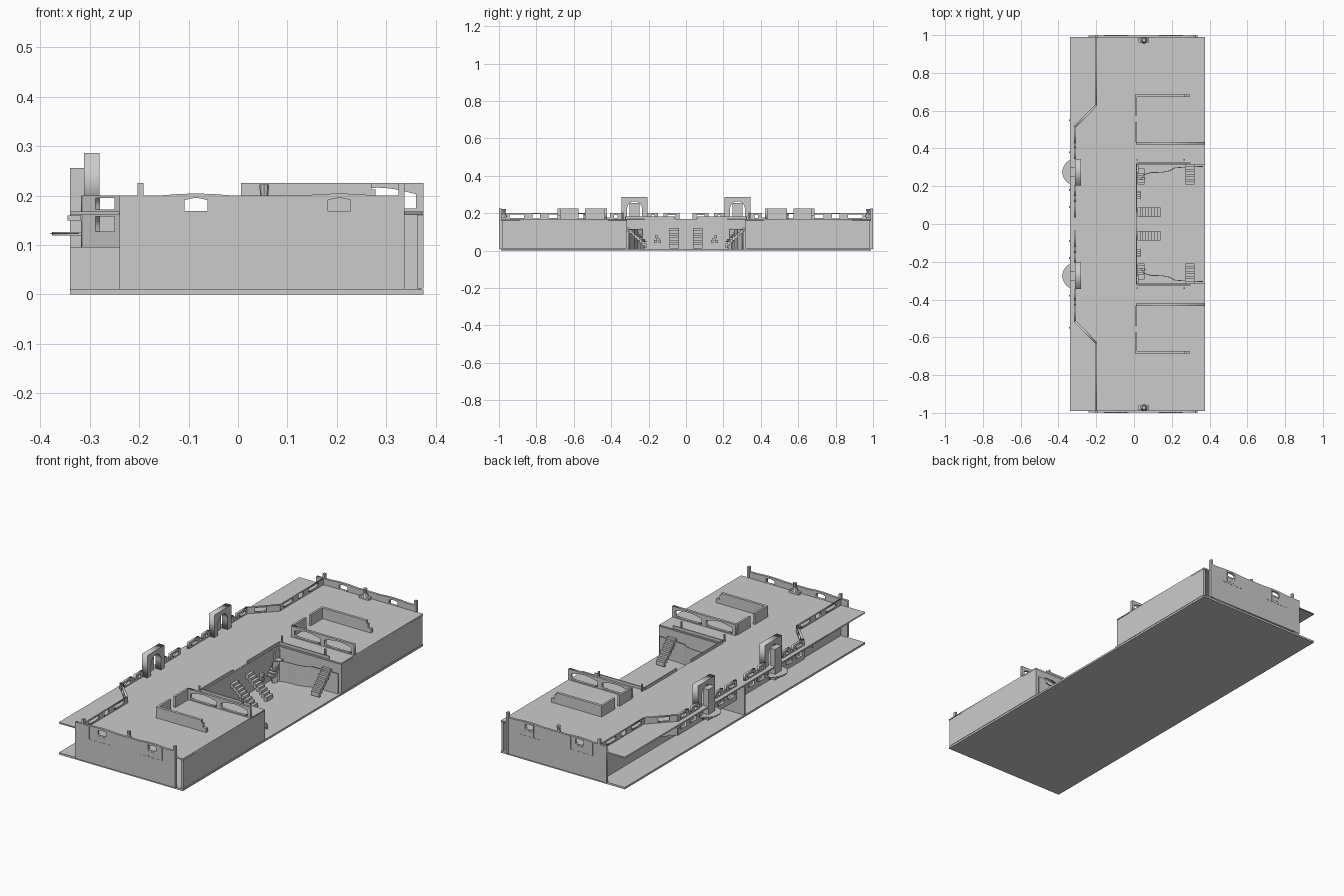
import bpy, bmesh, math
from mathutils import Vector, Matrix


def link(name, mesh):
    ob = bpy.data.objects.new(name, mesh)
    bpy.context.collection.objects.link(ob)
    return ob


def box(name, x0, x1, y0, y1, z0, z1):
    bm = bmesh.new()
    m = Matrix.Translation(((x0 + x1) / 2, (y0 + y1) / 2, (z0 + z1) / 2)) @ \
        Matrix.Diagonal((abs(x1 - x0), abs(y1 - y0), z1 - z0, 1))
    bmesh.ops.create_cube(bm, size=1, matrix=m)
    me = bpy.data.meshes.new(name)
    bm.to_mesh(me)
    bm.free()
    return link(name, me)


def cyl(name, x, y, z0, z1, r, r2=None, n=24):
    bm = bmesh.new()
    bmesh.ops.create_cone(bm, cap_ends=True, segments=n, radius1=r, radius2=r if r2 is None else r2,
                          depth=z1 - z0, matrix=Matrix.Translation((x, y, (z0 + z1) / 2)))
    me = bpy.data.meshes.new(name)
    bm.to_mesh(me)
    bm.free()
    return link(name, me)


def plate(name, loops, t, matrix):
    """Flat outline with holes, thickened by t and placed by matrix."""
    cu = bpy.data.curves.new(name, 'CURVE')
    cu.dimensions, cu.fill_mode, cu.extrude = '2D', 'BOTH', t / 2
    for pts in loops:
        sp = cu.splines.new('POLY')
        sp.points.add(len(pts) - 1)
        for p, c in zip(sp.points, pts):
            p.co = (c[0], c[1], 0, 1)
        sp.use_cyclic_u = True
    tmp = link(name + "_outline", cu)
    dg = bpy.context.evaluated_depsgraph_get()
    me = bpy.data.meshes.new_from_object(tmp.evaluated_get(dg))
    bpy.data.objects.remove(tmp)
    ob = link(name, me)
    ob.matrix_world = matrix
    return ob


def opening(a, b, z0, z1, rise=0.0):
    """Window outline, top bowed upward by rise."""
    top = [(b + (a - b) * i / 10, z1 + rise * math.sin(math.pi * i / 10)) for i in range(11)]
    return [(a, z0), (b, z0)] + (top if rise else [(b, z1), (a, z1)])


def wall(name, p, q, z0, z1, t, holes=(), outline=None):
    """Upright wall from p to q with openings measured along it."""
    d = Vector((q[0] - p[0], q[1] - p[1], 0))
    length = d.length
    d.normalize()
    up = Vector((0, 0, 1))
    m = Matrix((d, up, d.cross(up))).transposed().to_4x4()
    m.translation = (p[0], p[1], 0)
    base = outline or [(0, z0), (length, z0), (length, z1), (0, z1)]
    return plate(name, [base] + [opening(*h) for h in holes], t, m)


def stairs(name, top, bottom, width, n=8):
    """Straight flight with a sloping underside plate."""
    a, b = Vector(top), Vector(bottom)
    along_x = abs(a.x - b.x) > abs(a.y - b.y)
    run = (b - a) / n
    for i in range(n):
        c, e = a + run * i, a + run * (i + 1)
        z1, z0 = c.z, max(0.01, c.z - 0.022)
        if along_x:
            box(name + "_step", c.x, e.x, a.y - width / 2, a.y + width / 2, z0, z1)
        else:
            box(name + "_step", a.x - width / 2, a.x + width / 2, c.y, e.y, z0, z1)


FLOOR = 0.168
# slabs: ground and the notched upper deck
box("ground_slab", -0.34, 0.375, -0.99, 0.99, 0, 0.01)
deck = [(-0.34, -0.99), (0.375, -0.99), (0.375, -0.315), (0.01, -0.315),
        (0.01, 0.315), (0.375, 0.315), (0.375, 0.99), (-0.34, 0.99)]
plate("upper_deck", [deck], 0.007, Matrix.Translation((0, 0, FLOOR - 0.0035)))
# courtyard back wall and middle partition
wall("courtyard_back_wall", (0.012, -0.315), (0.012, 0.315), 0.01, FLOOR - 0.001, 0.008)
box("middle_partition", -0.34, -0.2, -0.004, 0.004, 0.01, 0.162)
wall("lower_rear_wall", (-0.2, -0.985), (-0.2, 0.985), 0.01, 0.162, 0.006)

for s in (1, -1):
    # end wall with bowed parapet over its two windows
    w = 0.575
    par = [(0, 0.01), (w, 0.01), (w, 0.2)]
    for c in (0.445, 0.155):
        par += [(c + 0.075 - 0.015 * i, 0.2 + 0.004 * math.sin(math.pi * i / 10)) for i in range(11)]
    par += [(0, 0.2)]
    wall("end_wall", (-0.24, s * 0.993), (0.335, s * 0.993), 0, 0, 0.012,
         [(0.13, 0.18, 0.169, 0.19, 0.005), (0.42, 0.47, 0.169, 0.19, 0.005)], par)
    for c in (-0.085, 0.205):
        y0, y1 = s * 0.996, s * 1.0
        box("window_sill", c - 0.075, c + 0.05, y0, y1, 0.128, 0.132)
        box("window_jamb", c - 0.077, c - 0.073, y0, y1, 0.13, 0.198)
        box("window_jamb", c + 0.05, c + 0.058, y0, y1, 0.13, 0.198)
        box("window_panel", c - 0.025, c + 0.025, y0, y1, 0.14, 0.16)
        box("window_mullion", c - 0.027, c - 0.023, y0, y1, 0.13, 0.198)
        box("window_mullion", c + 0.023, c + 0.027, y0, y1, 0.13, 0.198)
        box("window_rail", c - 0.025, c + 0.025, y0, y1, 0.161, 0.167)
    for x in (-0.197, 0.331):
        box("corner_post", x - 0.006, x + 0.006, s * 0.985, s, 0.01, 0.225)

    # street front and courtyard side walls
    box("front_block_wall", 0.362, 0.375, s * 0.315, s * 0.985, 0.012, 0.162)
    box("courtyard_side_wall", 0.01, 0.37, s * 0.315, s * 0.323, 0.01, 0.162)

    # rear upper facade: outer run, diagonal run, balcony run
    wall("facade_outer", (-0.2, s * 0.985), (-0.2, s * 0.63), FLOOR, 0.2, 0.006,
         [(0.165, 0.205, 0.171, 0.196), (0.04, 0.12, 0.175, 0.193), (0.25, 0.33, 0.175, 0.193)])
    wall("facade_diagonal", (-0.2, s * 0.63), (-0.312, s * 0.515), 0.095, 0.2, 0.012,
         [(0.065, 0.12, 0.127, 0.158), (0.065, 0.12, 0.172, 0.195)])
    wall("facade_lower", (-0.312, s * 0.52), (-0.312, s * 0.035), 0.095, 0.162, 0.012,
         [(0.02, 0.07, 0.122, 0.157), (0.1, 0.15, 0.122, 0.157), (0.2, 0.29, 0.1, 0.157),
          (0.33, 0.38, 0.122, 0.157), (0.41, 0.46, 0.122, 0.157)])
    for a, b, z in ((0.52, 0.43, 0.2), (0.43, 0.405, 0.178), (0.405, 0.345, 0.2),
                    (0.205, 0.15, 0.2), (0.15, 0.12, 0.178), (0.12, 0.035, 0.2)):
        h = [(0.02, abs(a - b) - 0.02, 0.175, 0.19)] if z > 0.19 else []
        wall("facade_parapet", (-0.312, s * a), (-0.312, s * b), FLOOR, z, 0.012, h)
    for y in (0.55, 0.38, 0.18, 0.09):
        box("facade_bracket", -0.345, -0.318, s * (y - 0.004), s * (y + 0.004), 0.15, 0.16)

    # tall arched portal, chimney-like pier and round balcony
    wall("portal_arch", (-0.296, s * 0.205), (-0.296, s * 0.345), 0, 0, 0.032, (),
         [(0, FLOOR), (0.03, FLOOR)]
         + [(0.07 - 0.04 * math.cos(math.pi * i / 14), 0.222 + 0.042 * math.sin(math.pi * i / 14)) for i in range(15)]
         + [(0.11, FLOOR), (0.14, FLOOR), (0.14, 0.286), (0, 0.286)])
    box("portal_pier", -0.34, -0.31, s * 0.248, s * 0.302, 0.095, 0.256)
    cyl("balcony_disc", -0.308, s * 0.275, 0.119, 0.126, 0.068, n=32)
    cyl("balcony_trim", -0.308, s * 0.275, 0.122, 0.124, 0.071, n=32)

    # arched screen on the upper deck beside the courtyard
    wall("arched_screen", (0.01, s * 0.428), (0.375, s * 0.428), FLOOR, 0.225, 0.013,
         [(0.02, 0.17, 0.174, 0.203, 0.013), (0.195, 0.35, 0.174, 0.203, 0.013)])
    box("screen_return", 0.006, 0.017, s * 0.435, s * 0.54, FLOOR, 0.225)
    # L-shaped counter with stepped end
    box("counter_long", 0.006, 0.27, s * 0.672, s * 0.686, FLOOR, 0.225)
    box("counter_step", 0.255, 0.278, s * 0.672, s * 0.686, FLOOR, 0.212)
    box("counter_step", 0.27, 0.297, s * 0.672, s * 0.686, FLOOR, 0.19)
    box("counter_return", 0.006, 0.017, s * 0.575, s * 0.686, FLOOR, 0.225)
    # low rails around the courtyard
    box("courtyard_rail", 0.01, 0.016, s * 0.06, s * 0.32, FLOOR, 0.182)
    box("courtyard_rail", 0.015, 0.3, s * 0.32, s * 0.326, FLOOR, 0.182)
    for x in (0.016, 0.265):
        cyl("rail_post", x, s * 0.34, FLOOR, 0.205, 0.005, n=8)
    # pedestal and urn by the end wall
    box("pedestal_foot", 0.025, 0.08, s * 0.962, s * 0.984, FLOOR, 0.18)
    cyl("pedestal_cone", 0.053, s * 0.973, 0.18, 0.2, 0.018, 0.008, 8)
    cyl("urn", 0.053, s * 0.973, 0.2, 0.222, 0.008, 0.01, 8)

    # courtyard stairs
    stairs("centre_stair", (0.018, s * 0.062, 0.12), (0.14, s * 0.062, 0.02), 0.05)
    stairs("side_stair", (0.297, s * 0.314, 0.125), (0.297, s * 0.21, 0.025), 0.048)
    # curved courtyard screen with windows implied by posts
    path = [(0.035, 0.235), (0.055, 0.262), (0.09, 0.272), (0.15, 0.274), (0.19, 0.282),
            (0.215, 0.297), (0.25, 0.3), (0.365, 0.305)]
    for i, (a, b) in enumerate(zip(path, path[1:])):
        wall("curved_screen", (a[0], s * a[1]), (b[0], s * b[1]), 0.01, 0.115, 0.004)
    # doorway and small ornaments on the courtyard back wall
    box("back_wall_pilaster", 0.016, 0.024, s * 0.27, s * 0.31, 0.01, 0.15)
    for i in range(6):
        z = 0.045 + 0.012 * i
        box("slanted_ladder_step", 0.018, 0.055, s * (0.21 + 0.011 * i), s * (0.24 + 0.011 * i), z, z + 0.006)
    for y, z in ((0.15, 0.06), (0.165, 0.05), (0.16, 0.075), (0.14, 0.05)):
        box("wall_ornament", 0.016, 0.036, s * (y - 0.007), s * (y + 0.007), z - 0.008, z + 0.008)
    cyl("planter", 0.04, s * 0.242, 0.01, 0.06, 0.018, 0.022, 4)
